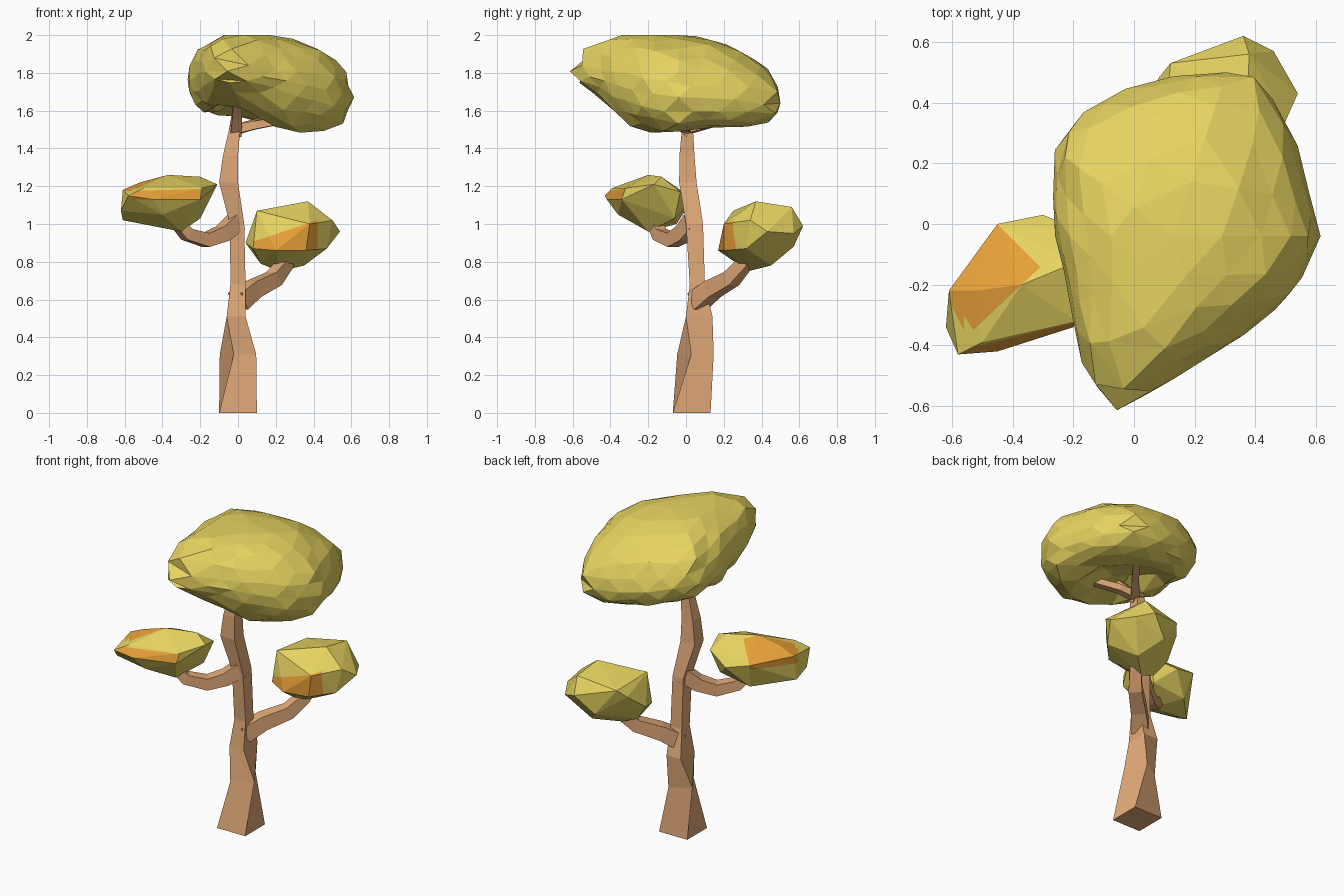
import bpy, bmesh, math, random
from mathutils import Vector, geometry

if "Cube" in bpy.data.objects:
    bpy.data.objects.remove(bpy.data.objects["Cube"])

random.seed(4)


def material(name, rgb):
    m = bpy.data.materials.new(name)
    m.diffuse_color = (*rgb, 1)
    m.use_nodes = True
    m.node_tree.nodes["Principled BSDF"].inputs["Base Color"].default_value = m.diffuse_color
    return m


BARK = material("bark_brown", (0.76, 0.40, 0.19))
LEAF = material("leaf_yellow_green", (0.80, 0.66, 0.12))
ORANGE = material("leaf_orange", (0.82, 0.36, 0.04))


def finish(bm, name, mats):
    bmesh.ops.recalc_face_normals(bm, faces=bm.faces)
    me = bpy.data.meshes.new(name)
    bm.to_mesh(me)
    bm.free()
    for m in mats:
        me.materials.append(m)
    ob = bpy.data.objects.new(name, me)
    bpy.context.collection.objects.link(ob)
    return ob


def loft(name, rings):
    """Skin four-cornered rings and cap both ends."""
    bm = bmesh.new()
    loops = [[bm.verts.new(p) for p in r] for r in rings]
    for a, b in zip(loops, loops[1:]):
        for i in range(4):
            j = (i + 1) % 4
            bm.faces.new((a[i], a[j], b[j], b[i]))
    bm.faces.new(loops[0])
    bm.faces.new(loops[-1])
    return finish(bm, name, [BARK])


def trunk_ring(cx, cy, z, hx, hy, turn=0):
    t = math.radians(turn)
    c, s = math.cos(t), math.sin(t)
    return [(cx + c * x - s * y, cy + s * x + c * y, z)
            for x, y in ((-hx, -hy), (hx, -hy), (hx, hy), (-hx, hy))]


def branch(name, pts, r0, r1):
    pts = [Vector(p) for p in pts]
    rings = []
    for i, p in enumerate(pts):
        d = (pts[min(i + 1, len(pts) - 1)] - pts[max(i - 1, 0)]).normalized()
        side = d.cross(Vector((0, 0, 1))).normalized()
        up = side.cross(d)
        r = r0 + (r1 - r0) * i / (len(pts) - 1)
        rings.append([p + side * (a * r) + up * (b * r)
                      for a, b in ((-1, -1), (1, -1), (1, 1), (-1, 1))])
    return loft(name, rings)


def crown(name, outline, centre):
    """Sphere fitted to a plan outline, with a tilted rim and a hollow underside."""
    bm = bmesh.new()
    bmesh.ops.create_icosphere(bm, subdivisions=3, radius=1)
    c = Vector(centre)
    for v in bm.verts:
        u = v.co.copy()
        s = math.hypot(u.x, u.y)
        p = c.copy()
        if s > 1e-4:
            far = c + Vector((u.x, u.y)) / s * 3
            for a, b in zip(outline, outline[1:] + outline[:1]):
                q = geometry.intersect_line_line_2d(c, far, Vector(a), Vector(b))
                if q:
                    p = c + (q - c) * s ** 0.8
                    break
        rim = 1.725 - 0.11 * (p.x - c.x) - 0.11 * (p.y - c.y)
        front = max(0, -p.y - 0.35)
        down = 0.23 + (0.06 if -0.4 < p.y < 0 else 0)
        z = rim + u.z * ((0.285 - 0.3 * front) if u.z > 0 else (down - 0.5 * front))
        z = min(max(z + random.uniform(-0.012, 0.012), 1.48), 2.0)
        if u.z < 0:
            # arch to the front, and a hollow running to the back right
            along = max(0, abs(p.y + 0.08) - 0.12) / 0.2
            arch = math.exp(-((p.x - 0.01) / 0.13) ** 2 - along ** 2)
            a, b = (p.x - 0.1 + p.y) * 0.707, (p.x - 0.1 - p.y) * 0.707
            hollow = math.exp(-(a / 0.27) ** 2 - (b / 0.15) ** 2)
            z += min(-u.z * 1.3, 1) * max(0.19 * arch, 0.15 * hollow)
        v.co = (p.x, p.y, z)
    return finish(bm, name, [LEAF])


def clump(name, pts, cuts, paint):
    """Faceted hull, cut along the patch edges and painted by rule."""
    bm = bmesh.new()
    for p in pts:
        bm.verts.new(p)
    bmesh.ops.convex_hull(bm, input=bm.verts)
    loose = [v for v in bm.verts if not v.link_faces]
    bmesh.ops.delete(bm, geom=loose, context='VERTS')
    for co, no in cuts:
        bmesh.ops.bisect_plane(bm, geom=bm.verts[:] + bm.edges[:] + bm.faces[:],
                               plane_co=co, plane_no=no)
    bm.normal_update()
    for f in bm.faces:
        f.material_index = int(paint(f.calc_center_median(), f.normal))
    return finish(bm, name, [LEAF, ORANGE])


# Trunk: square foot, slight twist, gentle S-bend
loft("trunk", [
    trunk_ring(0, 0.03, 0, 0.10, 0.10),
    trunk_ring(0, 0.05, 0.31, 0.070, 0.070, 32),
    trunk_ring(-0.01, 0.07, 0.51, 0.05, 0.07),
    trunk_ring(0, 0.06, 0.68, 0.04, 0.04),
    trunk_ring(-0.005, 0.045, 1.0, 0.038, 0.045),
    trunk_ring(-0.05, 0.01, 1.22, 0.05, 0.046),
    trunk_ring(-0.04, 0.005, 1.36, 0.04, 0.04),
    trunk_ring(-0.015, 0.008, 1.52, 0.028, 0.028),
])

# Branches
branch("left_branch", [(-0.01, 0.04, 1.01), (-0.08, -0.01, 0.95), (-0.17, -0.07, 0.915),
                       (-0.27, -0.14, 0.945), (-0.34, -0.18, 1.03)], 0.045, 0.028)
branch("right_branch", [(0.0, 0.06, 0.59), (0.08, 0.14, 0.655), (0.19, 0.24, 0.71),
                        (0.25, 0.31, 0.79), (0.28, 0.36, 0.88)], 0.05, 0.028)
branch("top_front_branch", [(-0.015, 0.02, 1.48), (-0.005, -0.06, 1.57), (0, -0.24, 1.75)], 0.03, 0.022)
branch("top_right_branch", [(-0.02, 0.01, 1.5), (0.1, -0.01, 1.525), (0.3, -0.1, 1.56)], 0.025, 0.018)
branch("top_back_branch", [(-0.01, 0, 1.5), (0.09, 0.12, 1.53), (0.2, 0.26, 1.56)], 0.025, 0.018)

# Large crown
crown("crown_foliage",
      [(0.4, 0.5), (0.18, 0.5), (-0.05, 0.44), (-0.18, 0.36), (-0.26, 0.27), (-0.27, 0.0),
       (-0.22, -0.2), (-0.19, -0.4), (-0.15, -0.53), (-0.05, -0.62), (0.05, -0.57),
       (0.2, -0.46), (0.32, -0.4), (0.53, -0.23), (0.615, -0.04), (0.56, 0.17), (0.53, 0.3)],
      (0.13, -0.04))


# Left clump: orange patch on the back-left top and a band on the front
def left_paint(c, n):
    top = (c.x + c.y < -0.45 and c.y > -0.35 + 0.94 * (c.x + 0.53)
           and c.y > -0.35 - 1.6 * (c.x + 0.53) and c.z > 1.12)
    back = c.y > 0.6 * c.x + 0.05 and c.z > 1.12 and c.x + c.y < -0.45
    band = n.y < -0.4 and -0.56 < c.x < -0.19 and 1.13 < c.z < 1.175 + 0.03 * (c.x + 0.56)
    return top or back or band


clump("left_foliage",
      [(-0.61, -0.22, 1.18), (-0.62, -0.34, 1.07), (-0.58, -0.43, 1.15), (-0.45, -0.42, 1.13),
       (-0.2, -0.34, 1.13), (-0.19, -0.32, 1.19), (-0.11, -0.17, 1.21), (-0.15, -0.03, 1.17),
       (-0.3, 0.03, 1.12), (-0.45, 0, 1.16), (-0.37, -0.2, 1.26), (-0.2, -0.13, 1.25),
       (-0.61, -0.25, 1.02), (-0.3, -0.2, 0.96), (-0.42, -0.05, 1.0), (-0.2, -0.06, 1.03),
       (-0.52, -0.22, 1.22), (-0.5, -0.39, 1.19), (-0.4, -0.36, 1.05)],
      [((-0.45, 0, 0), (1, 1, 0)), ((-0.53, -0.35, 0), (-0.94, 1, 0)),
       ((-0.53, -0.35, 0), (1.6, 1, 0)), ((0, 0, 1.13), (0, 0, 1)),
       ((-0.56, 0, 1.175), (-0.03, 0, 1)), ((-0.56, 0, 0), (1, 0, 0))],
      left_paint)

# Right clump: orange patch low on the front
clump("right_foliage",
      [(0.04, 0.35, 0.9), (0.1, 0.25, 1.07), (0.37, 0.37, 1.12), (0.54, 0.43, 0.96),
       (0.38, 0.2, 1.0), (0.2, 0.17, 0.86), (0.36, 0.2, 0.86), (0.08, 0.48, 1.0),
       (0.12, 0.53, 1.05), (0.38, 0.56, 1.09), (0.36, 0.62, 0.99), (0.46, 0.57, 0.95),
       (0.22, 0.33, 0.75), (0.12, 0.32, 0.79), (0.35, 0.45, 0.78), (0.47, 0.32, 0.87),
       (0.25, 0.57, 0.88), (0.5, 0.34, 1.02), (0.08, 0.23, 0.87)],
      [((0, 0, 0.84), (0, 0, 1)), ((0.06, 0, 0.90), (-0.33, 0, 1)), ((0.42, 0, 0), (1, 0, 0))],
      lambda c, n: n.y < -0.4 and n.z > -0.6 and c.x < 0.42
      and 0.84 < c.z < 0.90 + 0.33 * (c.x - 0.06))
